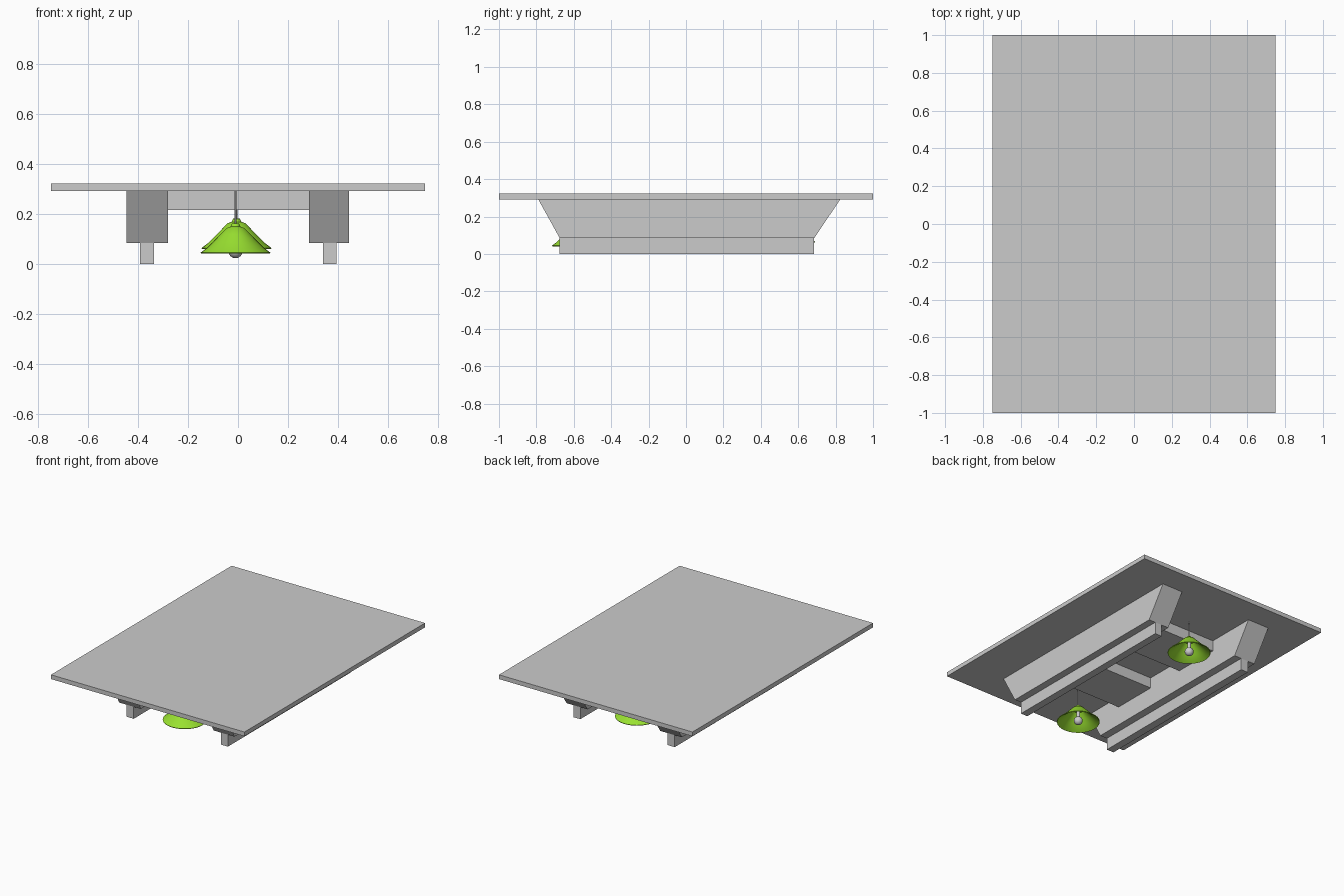
import bpy, bmesh, math

if "Cube" in bpy.data.objects:
    bpy.data.objects.remove(bpy.data.objects["Cube"])

green = bpy.data.materials.new("lamp_green")
green.diffuse_color = (0.32, 0.75, 0.03, 1)
green.use_nodes = True
green.node_tree.nodes["Principled BSDF"].inputs["Base Color"].default_value = green.diffuse_color


def prism(name, pts, x0, x1):
    """Extrude a (y, z) profile along x."""
    bm = bmesh.new()
    face = bm.faces.new([bm.verts.new((x0, y, z)) for y, z in pts])
    ext = bmesh.ops.extrude_face_region(bm, geom=[face])["geom"]
    bmesh.ops.translate(bm, vec=(x1 - x0, 0, 0),
                        verts=[v for v in ext if isinstance(v, bmesh.types.BMVert)])
    bmesh.ops.recalc_face_normals(bm, faces=bm.faces)
    me = bpy.data.meshes.new(name)
    bm.to_mesh(me)
    bm.free()
    ob = bpy.data.objects.new(name, me)
    bpy.context.collection.objects.link(ob)
    return ob


def box(name, x0, x1, y0, y1, z0, z1):
    return prism(name, [(y0, z0), (y1, z0), (y1, z1), (y0, z1)], x0, x1)


def smooth(ob, angle=35):
    bpy.ops.object.select_all(action='DESELECT')
    ob.select_set(True)
    bpy.context.view_layer.objects.active = ob
    bpy.ops.object.shade_smooth_by_angle(angle=math.radians(angle))


def lathe(name, prof, loc, n=32):
    """Revolve a closed (r, z) profile around z."""
    bm = bmesh.new()
    vs = [bm.verts.new((r, 0, z)) for r, z in prof]
    edges = [bm.edges.new((vs[i], vs[i + 1])) for i in range(len(vs) - 1)]
    bmesh.ops.spin(bm, geom=vs + edges, cent=(0, 0, 0), axis=(0, 0, 1),
                   angle=2 * math.pi, steps=n)
    bmesh.ops.remove_doubles(bm, verts=bm.verts, dist=1e-5)
    bmesh.ops.recalc_face_normals(bm, faces=bm.faces)
    me = bpy.data.meshes.new(name)
    bm.to_mesh(me)
    bm.free()
    ob = bpy.data.objects.new(name, me)
    ob.location = loc
    bpy.context.collection.objects.link(ob)
    smooth(ob)
    return ob


# Roof slab
box("slab", -0.75, 0.75, -1, 1, 0.292, 0.322)

# Tapered beams with a rail under each
for side, a, b, c, d in (("left", -0.448, -0.28, -0.392, -0.336),
                         ("right", 0.284, 0.446, 0.34, 0.394)):
    prism(side + "_beam", [(-0.675, 0.084), (0.685, 0.084), (0.825, 0.292), (-0.79, 0.292)], a, b)
    box(side + "_rail", c, d, -0.675, 0.685, 0, 0.084)

# Wide cross beams
for i, (y0, y1) in enumerate(((-0.49, -0.165), (0.125, 0.465))):
    box(f"cross_beam_{i + 1}", -0.28, 0.284, y0, y1, 0.217, 0.292)

# Hanging lamps: shade (outer then inner wall), bulb, cord
shade = [(0, 0.122), (0.014, 0.121), (0.02, 0.108), (0.036, 0.103), (0.06, 0.078),
         (0.09, 0.047), (0.116, 0.022), (0.14, 0.004), (0.138, 0),
         (0.114, 0.014), (0.088, 0.036), (0.058, 0.066), (0.034, 0.09), (0, 0.092)]
for name, x, y, z in (("front", -0.01, -0.576, 0.041), ("rear", -0.006, 0.551, 0.06)):
    lathe(name + "_lamp_shade", shade, (x, y, z)).data.materials.append(green)
    bpy.ops.mesh.primitive_uv_sphere_add(segments=24, ring_count=12, radius=0.029,
                                         location=(x, y, z + 0.011))
    bulb = bpy.context.object
    bulb.name = name + "_lamp_bulb"
    smooth(bulb)
    lathe(name + "_lamp_socket", [(0, 0.03), (0.012, 0.03), (0.012, 0.095), (0, 0.095)], (x, y, z), 16)
    lathe(name + "_lamp_cord", [(0, 0.12), (0.004, 0.12), (0.004, 0.292 - z), (0, 0.292 - z)], (x, y, z), 12)
